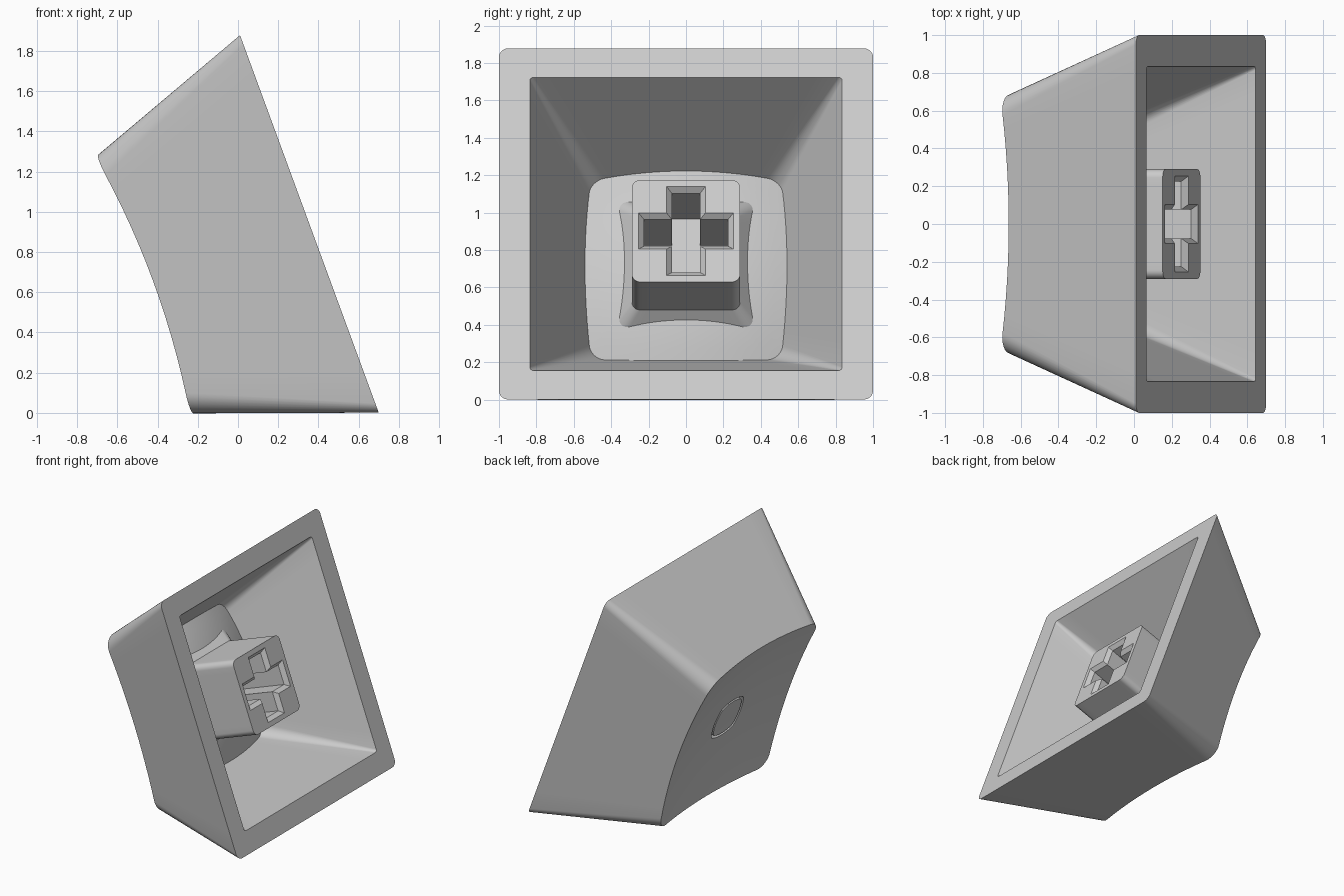
import bpy
import bmesh
import math
from mathutils import Matrix, Vector

cube = bpy.data.objects.get("Cube")
if cube:
    bpy.data.objects.remove(cube, do_unlink=True)

# One plain grey plastic
grey = bpy.data.materials.new("grey_plastic")
grey.use_nodes = True
grey.diffuse_color = (0.6, 0.6, 0.6, 1)
grey.node_tree.nodes["Principled BSDF"].inputs["Base Color"].default_value = (0.6, 0.6, 0.6, 1)

# Cap frame: local x runs up the rim, local z runs from the rim into the cap
TILT = math.atan2(0.345, 0.939)
c, s = math.cos(TILT), math.sin(TILT)
PLACE = Matrix(((-s, 0, -c, 0.355), (0, 1, 0, 0), (c, 0, -s, 0.94), (0, 0, 0, 1)))

CORNER, SIDE = 8, 12


def rounded_square(half, radius):
    """Outline points of a square with round corners, always the same count."""
    pts = []
    inner = half - radius
    for k in range(4):
        turn = Matrix.Rotation(k * math.pi / 2, 2)
        for i in range(CORNER + 1):
            a = i / CORNER * math.pi / 2
            pts.append(turn @ Vector((inner + radius * math.cos(a), inner + radius * math.sin(a))))
        for i in range(1, SIDE):
            pts.append(turn @ Vector((inner - 2 * inner * i / SIDE, half)))
    return pts


def cross(reach, half):
    pts = []
    for k in range(4):
        turn = Matrix.Rotation(k * math.pi / 2, 2)
        pts += [turn @ Vector(p) for p in ((reach, -half), (reach, half), (half, half))]
    return pts


def circle_like(points, radius):
    return [p.normalized() * radius for p in points]


def flat(points, depth):
    return [Vector((p.x, p.y, depth)) for p in points]


def dish(p, lift=0.0):
    return 0.765 + lift + (p.x ** 2 + p.y ** 2) / 7.8


def ceiling(p):
    return 0.56 + (p.x ** 2 + p.y ** 2) / 3.26


def on_surface(points, surface):
    return [Vector((p.x, p.y, surface(p))) for p in points]


def wall_to_surface(start, end, surface):
    """Slide each point along its straight wall line until it meets the surface."""
    ring = []
    for a, b in zip(start, end):
        p = b
        for _ in range(12):
            p = a.lerp(b, surface(p) / b.z)
        ring.append(p)
    return ring


def shrink_rings(start, end, steps, surface):
    return [on_surface([a.lerp(b, i / steps) for a, b in zip(start, end)], surface)
            for i in range(1, steps + 1)]


def add_rings(bm, rings):
    return [[bm.verts.new(p) for p in ring] for ring in rings]


def skin(bm, rows):
    for r0, r1 in zip(rows, rows[1:]):
        n = len(r0)
        for i in range(n):
            j = (i + 1) % n
            bm.faces.new((r0[i], r0[j], r1[j], r1[i]))


def finish(bm, name):
    bmesh.ops.recalc_face_normals(bm, faces=bm.faces)
    bm.transform(PLACE)
    mesh = bpy.data.meshes.new(name)
    bm.to_mesh(mesh)
    bm.free()
    mesh.materials.append(grey)
    obj = bpy.data.objects.new(name, mesh)
    bpy.context.collection.objects.link(obj)
    bpy.ops.object.select_all(action='DESELECT')
    obj.select_set(True)
    bpy.context.view_layer.objects.active = obj
    bpy.ops.object.shade_smooth_by_angle(angle=math.radians(30))
    return obj


# Cap shell, cavity side: ceiling centre, bulged ceiling, sloping inner walls
mouth = flat(rounded_square(0.835, 0.02), 0)
deep = flat(rounded_square(0.835 - 0.454 * 0.8, 0.09), 0.8)
ceiling_edge = wall_to_surface(mouth, deep, ceiling)
ceiling_core = flat(circle_like(ceiling_edge, 0.05), 0)
ceiling_rings = shrink_rings(ceiling_edge, ceiling_core, 8, ceiling)

# Cap shell, outer side: rim, tapered walls, dished top
rim = flat(rounded_square(1.0, 0.05), 0)
crown = flat(rounded_square(1 - 0.363 * 0.9, 0.11), 0.9)
dish_edge = wall_to_surface(rim, crown, dish)
groove_outer = on_surface(circle_like(dish_edge, 0.26), dish)
groove_inner = on_surface(circle_like(dish_edge, 0.23), dish)
dish_core = on_surface(circle_like(dish_edge, 0.04), dish)
sunk = Vector((0, 0, -0.035))

rings = ceiling_rings[::-1] + [ceiling_edge, mouth, rim, dish_edge]
rings += shrink_rings(dish_edge, groove_outer, 8, dish)
# Thin round groove in the middle of the dish
rings += [[p + sunk for p in groove_outer], [p + sunk for p in groove_inner], groove_inner]
rings += shrink_rings(groove_inner, dish_core, 3, dish)

bm = bmesh.new()
rows = add_rings(bm, rings)
skin(bm, rows)
bm.faces.new(rows[0])
bm.faces.new(rows[-1])
finish(bm, "cap_shell")

# Stem: rounded square post with a flared root buried in the ceiling
bm = bmesh.new()
post = add_rings(bm, [
    flat(rounded_square(0.29, 0.045), 0.11),
    flat(rounded_square(0.29, 0.045), 0.545),
    flat(rounded_square(0.382, 0.06), 0.66),
])
skin(bm, post)
bm.faces.new(post[-1])

# Cross-shaped socket with a chamfered mouth
socket = add_rings(bm, [
    flat(cross(0.253, 0.103), 0.11),
    flat(cross(0.225, 0.076), 0.14),
    flat(cross(0.225, 0.076), 0.54),
])
skin(bm, socket)
bm.faces.new(socket[-1])

# End face between the post outline and the socket mouth
border = []
for loop in (post[0], socket[0]):
    border += [bm.edges.get((a, b)) for a, b in zip(loop, loop[1:] + loop[:1])]
bmesh.ops.triangle_fill(bm, edges=border, use_beauty=True, normal=(0, 0, -1))
finish(bm, "stem")
